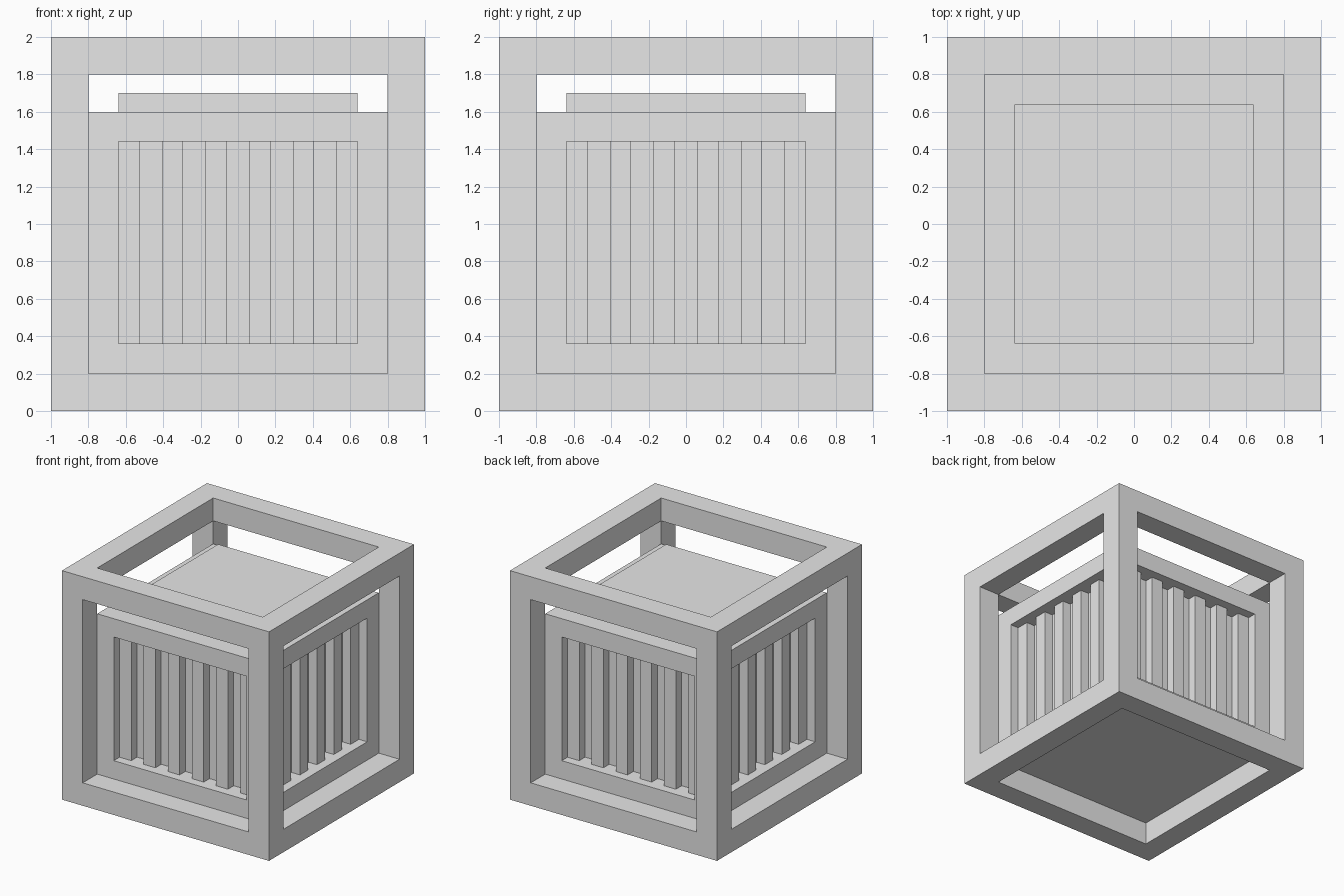
import bpy
import bmesh
from mathutils import Matrix, Vector
from math import pi

default = bpy.data.objects.get("Cube")
if default:
    bpy.data.objects.remove(default, do_unlink=True)

GREY = (0.8, 0.8, 0.8, 1.0)
grey = bpy.data.materials.new("plain_grey")
grey.use_nodes = True
grey.diffuse_color = GREY
grey.node_tree.nodes["Principled BSDF"].inputs["Base Color"].default_value = GREY

BEAM = 0.2      # frame beam thickness
BORDER = 0.16   # panel border width and recess depth
HALF = 0.8      # half width of the inner crate
BOTTOM, TOP = BEAM, 1.6


def add_box(bm, low, high):
    """Add an axis-aligned box and return its faces."""
    low, high = Vector(low), Vector(high)
    matrix = Matrix.Translation((low + high) / 2) @ Matrix.Diagonal((*(high - low), 1))
    verts = bmesh.ops.create_cube(bm, size=1, matrix=matrix)["verts"]
    return list({f for v in verts for f in v.link_faces})


def press(bm, faces, border, depth):
    """Inset each face, then push it along its normal with straight walls."""
    bm.normal_update()
    bmesh.ops.inset_individual(bm, faces=faces, thickness=border, use_even_offset=True)
    bm.normal_update()
    bmesh.ops.inset_individual(bm, faces=faces, thickness=0, depth=depth)


def finish(name, bm):
    mesh = bpy.data.meshes.new(name)
    bm.to_mesh(mesh)
    bm.free()
    mesh.materials.append(grey)
    obj = bpy.data.objects.new(name, mesh)
    bpy.context.collection.objects.link(obj)
    return obj


# Open outer frame: every side pressed in by one beam and opened
bm = bmesh.new()
sides = add_box(bm, (-1, -1, 0), (1, 1, 2))
press(bm, sides, BEAM, -BEAM)
bmesh.ops.delete(bm, geom=sides, context='FACES')
bmesh.ops.remove_doubles(bm, verts=bm.verts, dist=0.001)
finish("outer_frame", bm)

# Inner crate: recessed side panels and a raised lid
bm = bmesh.new()
faces = add_box(bm, (-HALF, -HALF, BOTTOM), (HALF, HALF, TOP))
bm.normal_update()
walls = [f for f in faces if abs(f.normal.z) < 0.5]
lid = [f for f in faces if f.normal.z > 0.5]
press(bm, walls, BORDER, -BORDER)
press(bm, lid, BORDER, 0.1)
finish("inner_crate", bm)

# Upright slats, standing half as proud as the panel border
SLATS, WIDTH = 6, 0.113
inner = HALF - BORDER
pitch = (2 * inner - WIDTH) / (SLATS - 1)
for index, side in enumerate(("front", "left", "back", "right")):
    bm = bmesh.new()
    for i in range(SLATS):
        x = -inner + i * pitch
        add_box(bm, (x, -inner - BORDER / 2, BOTTOM + BORDER),
                (x + WIDTH, -inner, TOP - BORDER))
    bm.transform(Matrix.Rotation(index * pi / 2, 4, 'Z'))
    finish(side + "_slats", bm)
